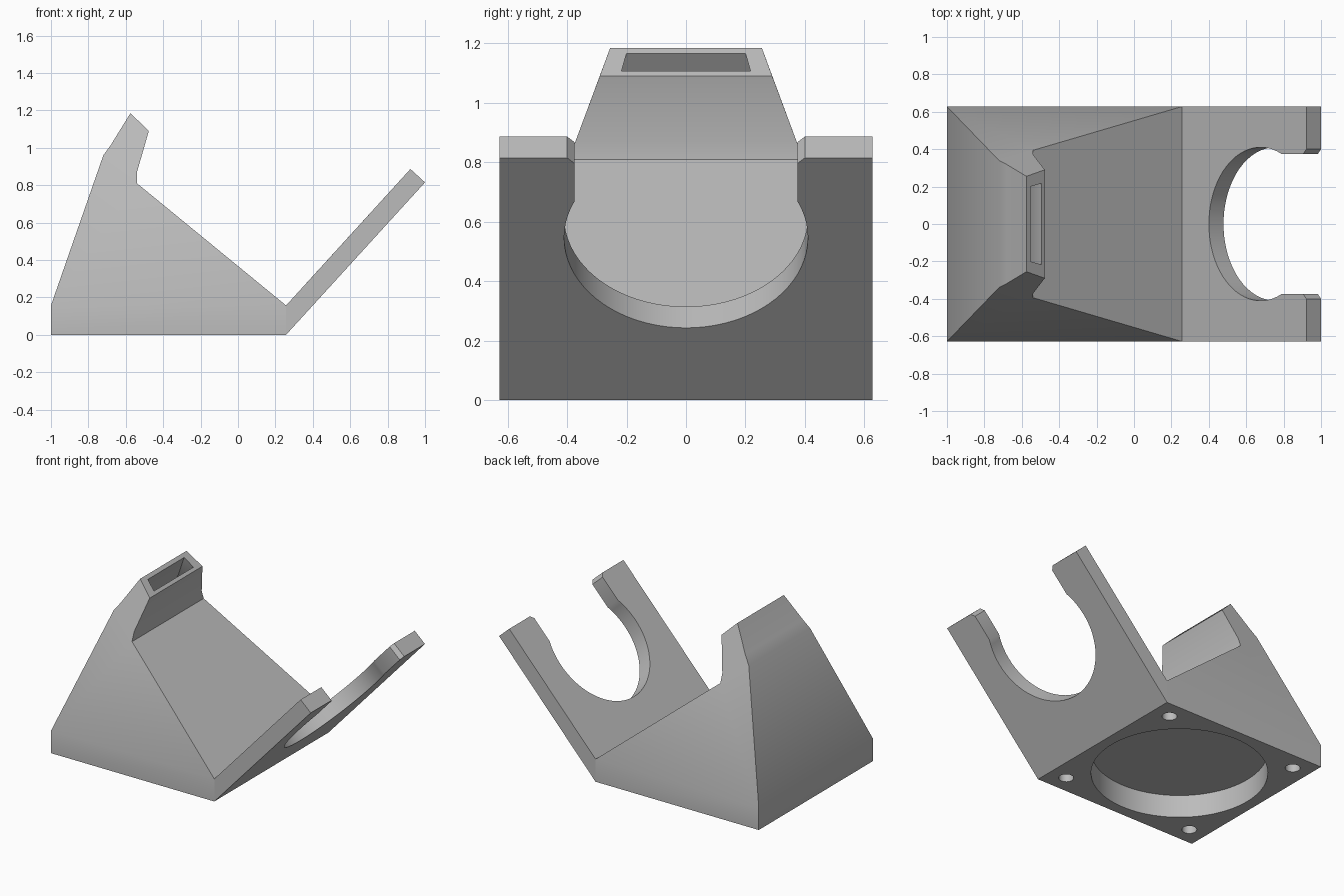
import bpy
import bmesh
from math import sin, cos, asin, pi, radians
from mathutils import Vector

cube = bpy.data.objects.get("Cube")
if cube:
    bpy.data.objects.remove(cube, do_unlink=True)

grey = bpy.data.materials.new("plain grey")
grey.use_nodes = True
colour = (0.5, 0.5, 0.5, 1)
grey.diffuse_color = colour
grey.node_tree.nodes["Principled BSDF"].inputs["Base Color"].default_value = colour

HALF = 0.628          # half width of base and plate
EDGE = 0.257          # right edge of the base
THICK = 0.157         # base height
MID = EDGE - HALF     # centre of the base


def finish(bm, name):
    bmesh.ops.recalc_face_normals(bm, faces=bm.faces)
    mesh = bpy.data.meshes.new(name)
    bm.to_mesh(mesh)
    bm.free()
    obj = bpy.data.objects.new(name, mesh)
    bpy.context.collection.objects.link(obj)
    mesh.materials.append(grey)
    return obj


def loft(name, sections):
    """Join four-cornered sections: left x, z, half width, right x, z, half width."""
    bm = bmesh.new()
    rings = []
    for xl, zl, yl, xr, zr, yr in sections:
        corners = ((xl, -yl, zl), (xr, -yr, zr), (xr, yr, zr), (xl, yl, zl))
        rings.append([bm.verts.new(c) for c in corners])
    for a, b in zip(rings, rings[1:]):
        for i in range(4):
            j = (i + 1) % 4
            bm.faces.new((a[i], a[j], b[j], b[i]))
    bm.faces.new(rings[0])
    bm.faces.new(rings[-1])
    return finish(bm, name)


def cylinder(name, x, y, radius, top, sides):
    bm = bmesh.new()
    bmesh.ops.create_cone(bm, cap_ends=True, segments=sides, radius1=radius,
                          radius2=radius, depth=top + 0.1)
    bmesh.ops.translate(bm, verts=bm.verts, vec=(x, y, (top - 0.1) / 2))
    return finish(bm, name)


def activate(obj):
    bpy.ops.object.select_all(action="DESELECT")
    obj.select_set(True)
    bpy.context.view_layer.objects.active = obj


def cut(obj, cutter):
    cutter.hide_render = True
    mod = obj.modifiers.new("cut", "BOOLEAN")
    mod.operation = "DIFFERENCE"
    mod.solver = "EXACT"
    mod.object = cutter
    activate(obj)
    bpy.ops.object.modifier_apply(modifier=mod.name)
    bpy.data.objects.remove(cutter, do_unlink=True)


# Duct body: square base narrowing to a tilted nozzle
duct = loft("duct_body", [
    (-1, 0, HALF, EDGE, 0, HALF),
    (-1, THICK, HALF, EDGE, THICK, HALF),
    (-0.72, 0.96, 0.338, -0.54, 0.81, 0.394),
    (-0.68, 1.015, 0.318, -0.54, 0.87, 0.372),
    (-0.575, 1.185, 0.255, -0.477, 1.09, 0.29),
])

# Nozzle opening and inner channel
cut(duct, loft("channel_cutter", [
    (-0.9, 0.25, 0.5, 0.0, 0.25, 0.5),
    (-0.69, 0.94, 0.3, -0.57, 0.83, 0.35),
    (-0.65, 0.99, 0.27, -0.565, 0.89, 0.33),
    (-0.555, 1.165, 0.2, -0.495, 1.107, 0.217),
    (-0.52, 1.2, 0.2, -0.46, 1.142, 0.217),
]))

# Round recess and four screw holes underneath
cut(duct, cylinder("recess_cutter", MID, 0, 0.553, THICK, 96))
for sx in (-1, 1):
    for sy in (-1, 1):
        cut(duct, cylinder("screw_cutter", MID + sx * 0.503, sy * 0.503, 0.047, THICK, 32))

# Sloping mounting plate with a rounded open slot
along = Vector((0.743, 0, 0.815))
length = along.length
along.normalize()
normal = Vector((-along.z, 0, along.x))
radius, slot, centre, bevel = 0.41, 0.375, 0.739, 0.025
start = asin(slot / radius)
steps = 48
outline = [(0, HALF), (length, HALF), (length, slot + bevel), (length - bevel, slot)]
for i in range(steps + 1):
    a = start + (2 * pi - 2 * start) * i / steps
    outline.append((centre + radius * cos(a), radius * sin(a)))
outline += [(length - bevel, -slot), (length, -slot - bevel), (length, -HALF), (0, -HALF)]

bm = bmesh.new()
lower, upper = [], []
for s, y in outline:
    p = Vector((EDGE, y, 0)) + along * s
    lower.append(bm.verts.new(p))
    q = p + normal * 0.106 if s > 0 else Vector((EDGE, y, THICK))
    upper.append(bm.verts.new(q))
bm.faces.new(lower)
bm.faces.new(upper)
for i in range(len(outline)):
    j = (i + 1) % len(outline)
    bm.faces.new((lower[i], lower[j], upper[j], upper[i]))
plate = finish(bm, "mounting_plate")

for obj in (duct, plate):
    activate(obj)
    bpy.ops.object.shade_smooth_by_angle(angle=radians(30))
